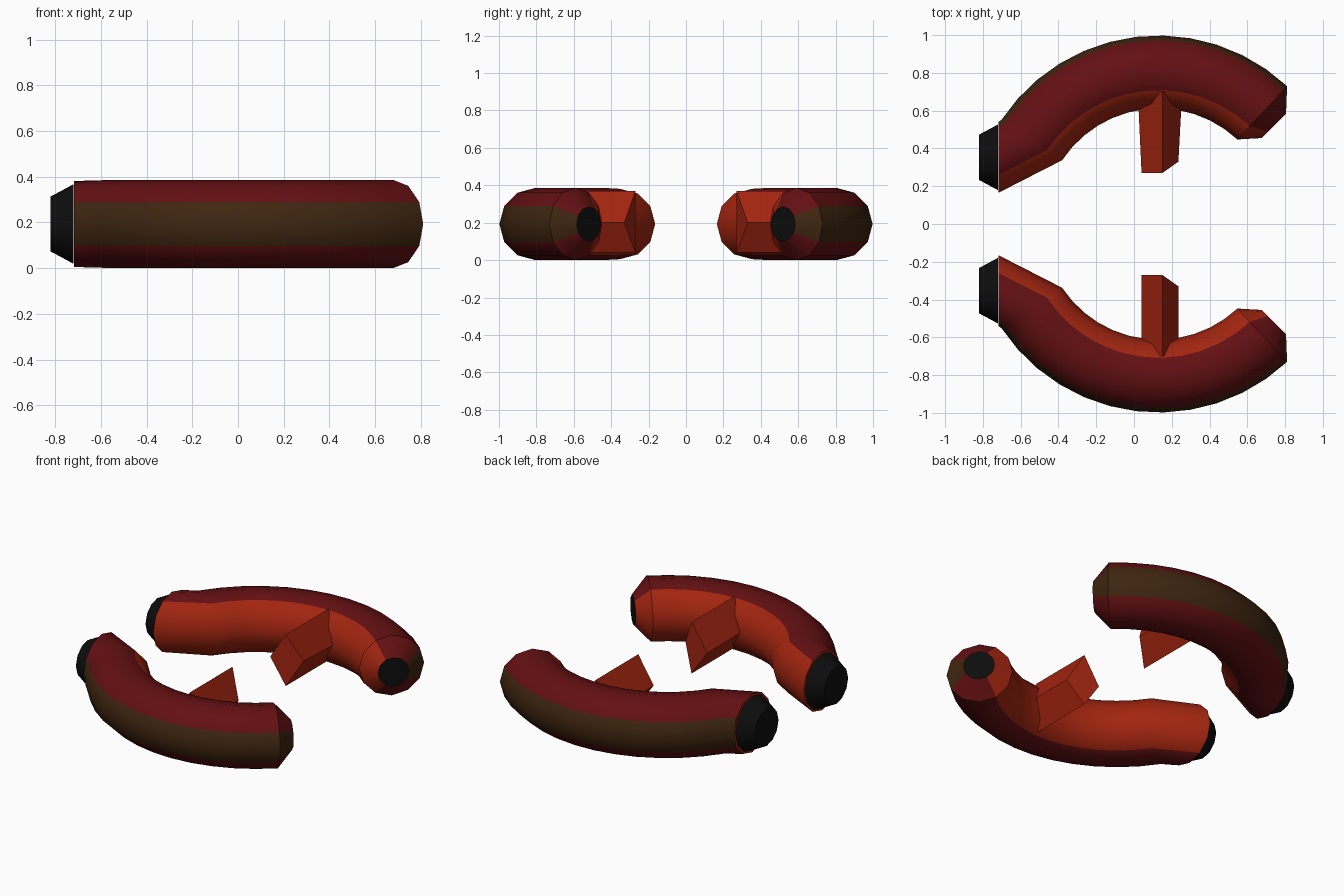
import bpy, bmesh, math
from mathutils import Vector

cube = bpy.data.objects.get("Cube")
if cube:
    bpy.data.objects.remove(cube, do_unlink=True)


def material(name, rgb):
    m = bpy.data.materials.new(name)
    m.use_nodes = True
    m.diffuse_color = (*rgb, 1)
    m.node_tree.nodes["Principled BSDF"].inputs["Base Color"].default_value = (*rgb, 1)
    return m


ORANGE = material("orange_red", (0.36, 0.018, 0.005))
RED = material("dark_red", (0.125, 0.005, 0.006))
BROWN = material("dark_brown", (0.05, 0.019, 0.005))
BLACK = material("black", (0.004, 0.004, 0.0045))

SIDES = 12
RADIUS = 0.193
HEIGHT = 0.193          # height of the tube centre line
ARC_X, ARC_R = 0.13, 0.805
UP = Vector((0, 0, 1))


def ring(x, y, heading, radius):
    """Circle of points; heading is the direction of its outer side in plan."""
    a = math.radians(heading)
    out = Vector((math.cos(a), math.sin(a), 0))
    centre = Vector((x, y, HEIGHT))
    steps = [math.tau * k / SIDES for k in range(SIDES)]
    return [centre + radius * (math.cos(t) * out + math.sin(t) * UP) for t in steps]


def loft(name, rings, side, mats, band_rule, caps, smooth=True):
    """Skin a list of rings, flipped to the given side in y, and cap both ends."""
    bm = bmesh.new()
    rows = [[bm.verts.new((p.x, p.y * side, p.z)) for p in r] for r in rings]
    n = len(rows[0])
    for a, b in zip(rows, rows[1:]):
        for k in range(n):
            j = (k + 1) % n
            face = bm.faces.new((a[k], a[j], b[j], b[k]))
            face.material_index = band_rule(k)
    for row, index in zip((rows[0], rows[-1]), caps):
        bm.faces.new(row).material_index = index
    bmesh.ops.recalc_face_normals(bm, faces=bm.faces[:])
    mesh = bpy.data.meshes.new(name)
    bm.to_mesh(mesh)
    bm.free()
    for m in mats:
        mesh.materials.append(m)
    obj = bpy.data.objects.new(name, mesh)
    bpy.context.collection.objects.link(obj)
    if smooth:
        bpy.ops.object.select_all(action='DESELECT')
        obj.select_set(True)
        bpy.context.view_layer.objects.active = obj
        bpy.ops.object.shade_smooth_by_angle(angle=math.radians(35))
    return obj


def stripe(k):
    """Brown outside, red above and below, orange inside."""
    mid = (k + 0.5) * 360 / SIDES
    mid = min(mid, 360 - mid)
    return 2 if mid < 30 else 1 if mid < 120 else 0


def build_arm(label, side):
    # curved tube: tapered tip, arc, then a straight end
    rings = [ring(0.74, 0.52, 45, 0.092)]
    steps = 12
    for i in range(steps + 1):
        deg = 47 + (146.5 - 47) * i / steps
        a = math.radians(deg)
        rings.append(ring(ARC_X + ARC_R * math.cos(a), ARC_R * math.sin(a), deg, RADIUS))
    rings.append(ring(-0.718, 0.353, 90, 0.188))
    loft(label + "_curved_arm", rings, side, [ORANGE, RED, BROWN, BLACK], stripe, (3, 0))

    # tapered black end piece
    plug = [ring(-0.72, 0.353, 90, 0.174), ring(-0.82, 0.353, 90, 0.12)]
    loft(label + "_end_plug", plug, side, [BLACK], lambda k: 0, (0, 0))

    # diamond-section inner peg with a slanted tip
    flare = 0.02 if side > 0 else 0
    tip = [(0.15, 0.27, 0.37), (0.235, 0.33, 0.2), (0.15, 0.27, 0.04), (0.04, 0.27, 0.2)]
    root = [(0.15, 0.7, 0.37), (0.235 + flare, 0.7, 0.2),
            (0.15, 0.7, 0.04), (0.04 - flare, 0.7, 0.2)]
    peg = [[Vector(p) for p in r] for r in (tip, root)]
    loft(label + "_inner_peg", peg, side, [ORANGE], lambda k: 0, (0, 0), smooth=False)


build_arm("back", 1)
build_arm("front", -1)
